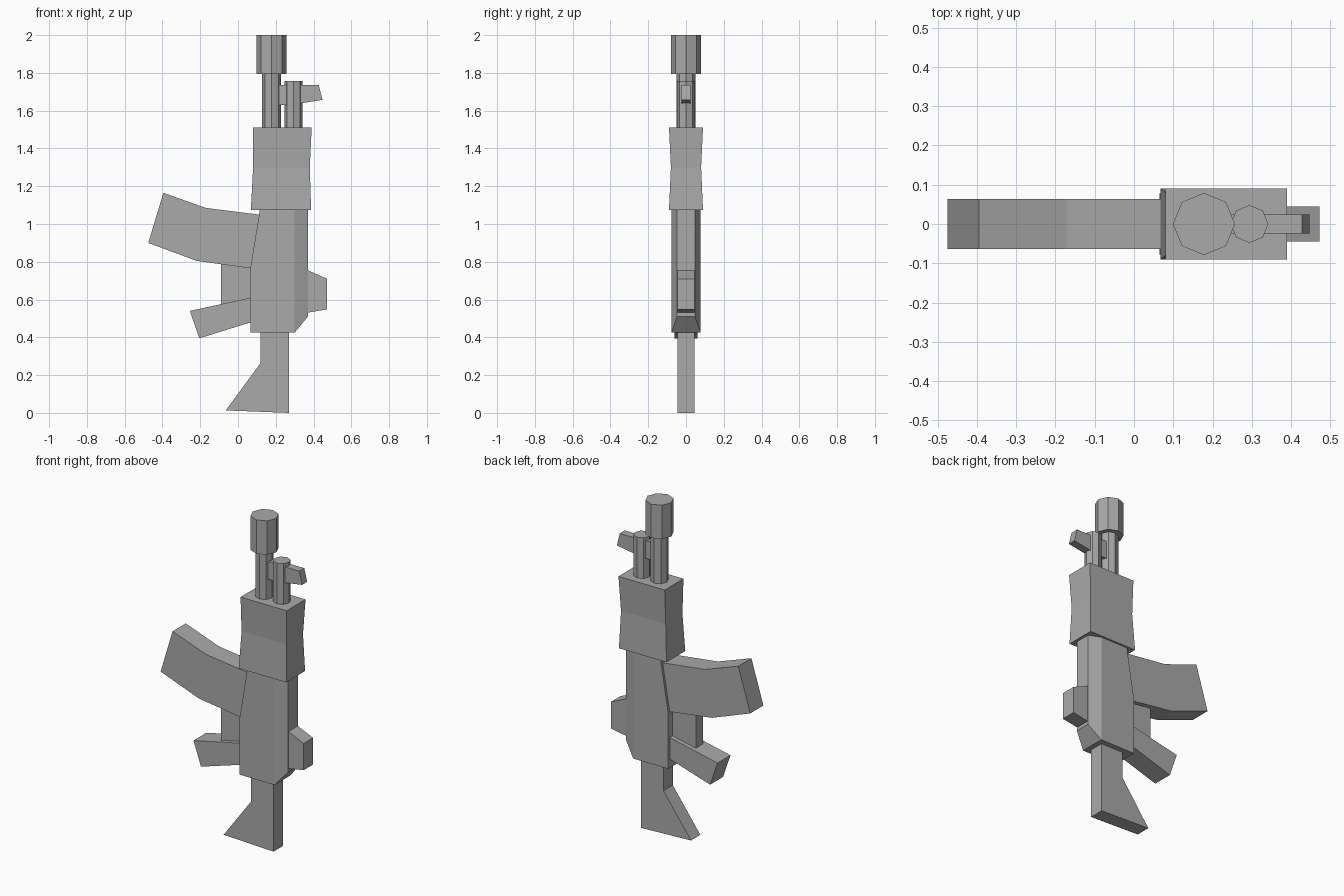
import bpy
import bmesh
from math import pi

old = bpy.data.objects.get("Cube")
if old:
    bpy.data.objects.remove(old, do_unlink=True)

GREY = (0.4, 0.4, 0.4, 1)
mat = bpy.data.materials.new("plain grey")
mat.use_nodes = True
mat.diffuse_color = GREY
mat.node_tree.nodes["Principled BSDF"].inputs["Base Color"].default_value = GREY


def finish(name, bm):
    bmesh.ops.recalc_face_normals(bm, faces=bm.faces)
    mesh = bpy.data.meshes.new(name)
    bm.to_mesh(mesh)
    bm.free()
    mesh.materials.append(mat)
    ob = bpy.data.objects.new(name, mesh)
    bpy.context.collection.objects.link(ob)
    return ob


def loft(name, rings):
    """Skin matching rings of points and cap both ends."""
    bm = bmesh.new()
    rows = [[bm.verts.new(p) for p in ring] for ring in rings]
    n = len(rows[0])
    for a, b in zip(rows, rows[1:]):
        for i in range(n):
            j = (i + 1) % n
            bm.faces.new((a[i], a[j], b[j], b[i]))
    bm.faces.new(rows[0])
    bm.faces.new(rows[-1])
    return finish(name, bm)


def plate(name, profile, half):
    """Side profile (x, z) given an even thickness across y."""
    return loft(name, [[(x, y, z) for x, z in profile] for y in (-half, half)])


def tube(name, x, radius, bottom, top):
    """Eight-sided upright cylinder."""
    bm = bmesh.new()
    bmesh.ops.create_cone(bm, cap_ends=True, segments=8, radius1=radius,
                          radius2=radius, depth=top - bottom)
    ob = finish(name, bm)
    ob.location = (x, 0, (bottom + top) / 2)
    return ob


# Receiver: flat-sided body with a tapered ridge along its +x side
plate("receiver", [(0.065, 0.425), (0.3, 0.425), (0.3, 1.08), (0.115, 1.08),
                   (0.112, 1.05), (0.065, 0.765)], 0.078)
loft("receiver_ridge", [
    [(x, -h, low), (x, h, low), (x, h, 1.08), (x, -h, 1.08)]
    for x, h, low in ((0.3, 0.078, 0.425), (0.37, 0.047, 0.51))])

# Handguard with a slight waist
loft("handguard", [
    [(x0, -h, z), (x1, -h, z), (x1, h, z), (x0, h, z)]
    for x0, x1, h, z in ((0.068, 0.387, 0.09, 1.075), (0.08, 0.38, 0.08, 1.3),
                         (0.08, 0.39, 0.09, 1.51))])

# Curved magazine, grip, trigger guard and stock
plate("magazine", [(0.12, 1.049), (-0.17, 1.085), (-0.395, 1.165),
                   (-0.475, 0.9), (-0.22, 0.805), (0.07, 0.765)], 0.063)
plate("grip", [(0.07, 0.61), (-0.255, 0.54), (-0.205, 0.395), (0.07, 0.48)], 0.062)
plate("trigger_guard", [(0.07, 0.785), (-0.09, 0.8), (-0.09, 0.56), (0.07, 0.56)], 0.035)
plate("stock", [(0.12, 0.43), (0.12, 0.265), (-0.065, 0.013),
                (0.27, 0), (0.27, 0.43)], 0.045)

# Sights
plate("rear_sight", [(0.365, 0.757), (0.472, 0.71), (0.472, 0.548), (0.365, 0.53)], 0.045)
plate("front_sight", [(0.32, 1.735), (0.428, 1.735), (0.447, 1.657), (0.32, 1.637)], 0.024)

# Barrel, muzzle and gas tube
tube("barrel", 0.178, 0.05, 1.5, 1.8)
tube("muzzle", 0.178, 0.079, 1.795, 2)
tube("gas_tube", 0.294, 0.048, 1.5, 1.757)
plate("tube_link", [(0.2, 1.63), (0.28, 1.63), (0.28, 1.737), (0.2, 1.737)], 0.024)
